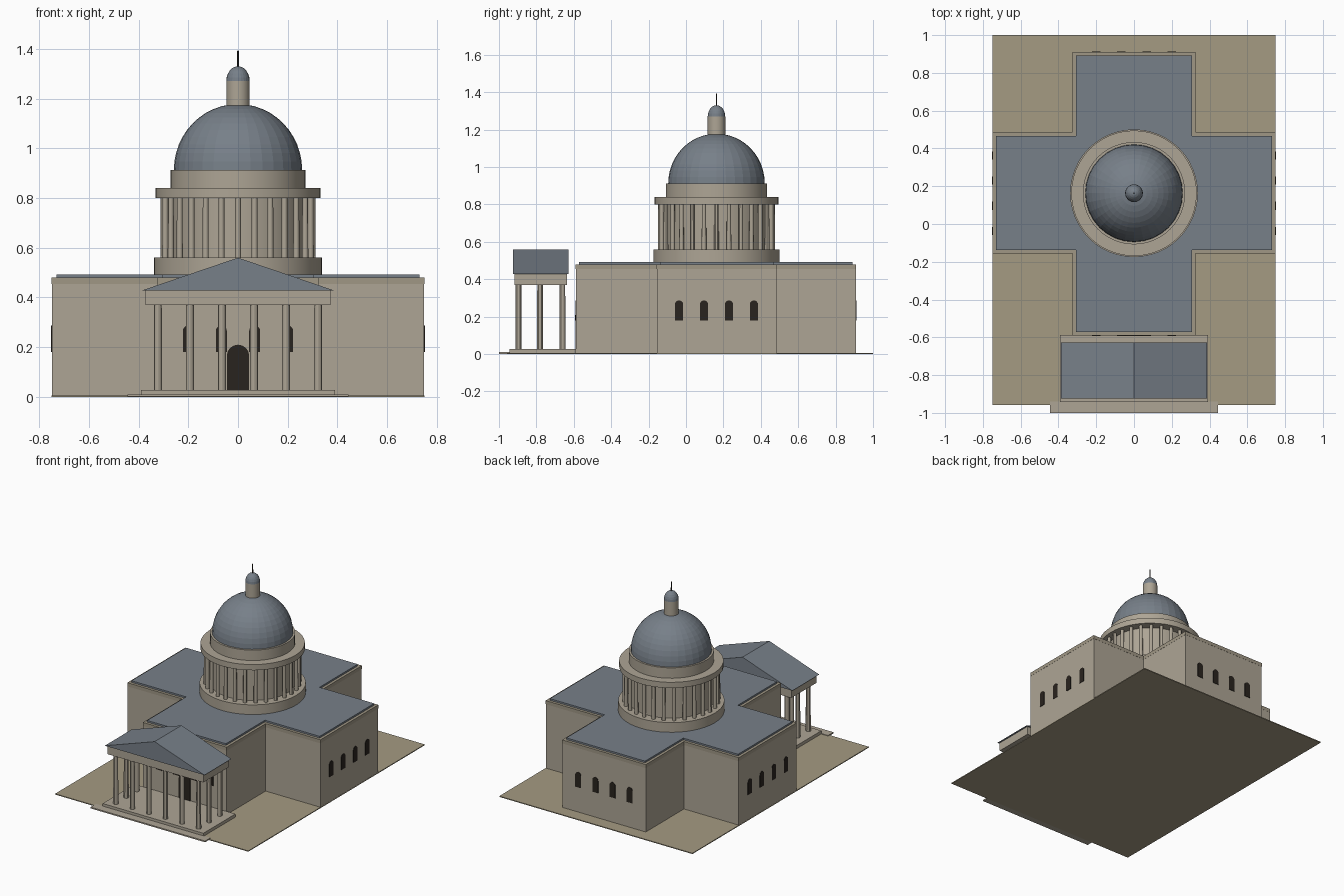
import bpy, bmesh
from math import sin, cos, pi, tau

if "Cube" in bpy.data.objects:
    bpy.data.objects.remove(bpy.data.objects["Cube"])


def material(name, rgb):
    m = bpy.data.materials.new(name)
    m.diffuse_color = (*rgb, 1)
    m.use_nodes = True
    m.node_tree.nodes["Principled BSDF"].inputs["Base Color"].default_value = m.diffuse_color
    return m


STONE = material("stone", (0.42, 0.375, 0.30))
TRIM = material("trim_stone", (0.35, 0.31, 0.235))
ROOF = material("roof_slate", (0.185, 0.215, 0.25))
SOIL = material("paving", (0.375, 0.325, 0.225))
DARK = material("dark_opening", (0.022, 0.017, 0.013))
CY = 0.163  # centre of the crossing


def finish(bm, name, mat):
    bmesh.ops.recalc_face_normals(bm, faces=bm.faces)
    me = bpy.data.meshes.new(name)
    bm.to_mesh(me)
    bm.free()
    me.materials.append(mat)
    ob = bpy.data.objects.new(name, me)
    bpy.context.collection.objects.link(ob)
    return ob


def prism(name, pts, depth, mat):
    """Extrude a planar outline of 3D points along the vector depth."""
    bm = bmesh.new()
    low = [bm.verts.new(p) for p in pts]
    top = [bm.verts.new([a + d for a, d in zip(p, depth)]) for p in pts]
    bm.faces.new(low)
    bm.faces.new(top)
    for i in range(len(pts)):
        j = (i + 1) % len(pts)
        bm.faces.new((low[i], low[j], top[j], top[i]))
    return finish(bm, name, mat)


def box(name, x, y, z, mat):
    pts = [(x[0], y[0], z[0]), (x[1], y[0], z[0]), (x[1], y[1], z[0]), (x[0], y[1], z[0])]
    return prism(name, pts, (0, 0, z[1] - z[0]), mat)


def lathe(name, profile, center, mat, n=48, smooth=True):
    """Revolve (radius, z) points around a vertical axis."""
    bm = bmesh.new()
    rings = []
    for r, z in profile:
        k = n if r > 1e-5 else 1
        rings.append([bm.verts.new((center[0] + r * cos(tau * i / n),
                                    center[1] + r * sin(tau * i / n), z)) for i in range(k)])
    for a, b in zip(rings, rings[1:]):
        for i in range(n):
            j = (i + 1) % n
            if len(b) == 1:
                bm.faces.new((a[i], a[j], b[0]))
            else:
                bm.faces.new((a[i], a[j], b[j], b[i]))
    for ring in (rings[0], rings[-1]):
        if len(ring) > 1:
            bm.faces.new(ring)
    ob = finish(bm, name, mat)
    if smooth:
        bpy.ops.object.select_all(action='DESELECT')
        ob.select_set(True)
        bpy.context.view_layer.objects.active = ob
        bpy.ops.object.shade_smooth_by_angle()
    return ob


def cross(name, inset, z0, z1, mat):
    """Cross-shaped slab: nave along y, transept along x."""
    a, b = 0.325 - inset, 0.75 - inset
    s, n = -0.59 + inset, 0.91 - inset
    ts, tn = -0.157 + inset, 0.486 - inset
    pts = [(-a, s), (a, s), (a, ts), (b, ts), (b, tn), (a, tn),
           (a, n), (-a, n), (-a, tn), (-b, tn), (-b, ts), (-a, ts)]
    return prism(name, [(x, y, z0) for x, y in pts], (0, 0, z1 - z0), mat)


def arch(name, along, wall, z0, z1, w, axis, out):
    """Round-headed dark opening set slightly proud of a wall."""
    zs = z1 - w
    prof = [(-w, z0), (w, z0)] + [(w * cos(pi * i / 8), zs + w * sin(pi * i / 8)) for i in range(9)]
    t = 0.002
    if axis == 'x':
        pts = [(along + u, wall - out * t, z) for u, z in prof]
        return prism(name, pts, (0, 2 * t * out, 0), DARK)
    pts = [(wall - out * t, along + u, z) for u, z in prof]
    return prism(name, pts, (2 * t * out, 0, 0), DARK)


def column(name, x, y, z0, z1, r):
    """Slightly tapering shaft."""
    lathe(name, [(r, z0), (r * 0.92, z1)], (x, y), STONE, 12)


# ground and cross-shaped body
box("ground", (-0.75, 0.75), (-0.957, 1.0), (0, 0.006), SOIL)
cross("walls", 0.001, 0.003, 0.455, STONE)
cross("cornice", 0.0, 0.455, 0.48, TRIM)
cross("flat_roof", 0.019, 0.48, 0.492, ROOF)

# four arched windows on every end wall, and the door
for i, d in enumerate((-0.2, -0.067, 0.067, 0.2)):
    arch(f"front_window_{i}", d, -0.59, 0.18, 0.287, 0.022, 'x', -1)
    arch(f"back_window_{i}", d, 0.91, 0.18, 0.287, 0.022, 'x', 1)
    for side, s in (("right", 1), ("left", -1)):
        arch(f"{side}_window_{i}", CY + d, s * 0.75, 0.18, 0.287, 0.022, 'y', s)
arch("door", 0, -0.592, 0.028, 0.21, 0.045, 'x', -1)

# portico: steps, columns, entablature, pediment
box("lower_step", (-0.445, 0.445), (-1.0, -0.94), (0.001, 0.010), STONE)
box("portico_floor", (-0.391, 0.391), (-0.943, -0.587), (0.003, 0.028), STONE)
for i in range(6):
    x = -0.322 + i * 0.1288
    column(f"portico_front_column_{i}", x, -0.896, 0.028, 0.37, 0.0165)
for side, s in (("left", -1), ("right", 1)):
    for i, y in enumerate((-0.78, -0.661)):
        column(f"portico_{side}_column_{i}", s * 0.322, y, 0.028, 0.37, 0.0165)
box("entablature", (-0.373, 0.373), (-0.917, -0.635), (0.37, 0.43), STONE)
prism("pediment_roof", [(-0.387, -0.925, 0.428), (0.387, -0.925, 0.428), (0, -0.925, 0.56)],
      (0, 0.298, 0), ROOF)

# drum with colonnade
C = (0, CY)
lathe("drum_base", [(0.338, 0.48), (0.338, 0.56)], C, STONE)
lathe("drum", [(0.271, 0.55), (0.271, 0.913)], C, STONE)
lathe("drum_ring", [(0.332, 0.8), (0.332, 0.84)], C, STONE)
for i in range(28):
    a = tau * i / 28
    column(f"drum_column_{i}", 0.3 * cos(a), CY + 0.3 * sin(a), 0.56, 0.8, 0.0125)

# dome, lantern and spike
N = 12
lathe("dome", [(0.258 * cos(pi / 2 * i / N) if i < N else 0, 0.913 + 0.265 * sin(pi / 2 * i / N))
               for i in range(N + 1)], C, ROOF, 32, False)
lathe("lantern", [(0.047, 1.162), (0.047, 1.27)], C, STONE, 24)
lathe("lantern_cap", [(0.047 * cos(pi / 2 * i / 6) if i < 6 else 0, 1.27 + 0.06 * sin(pi / 2 * i / 6))
                      for i in range(7)], C, ROOF, 24, False)
lathe("spike", [(0.004, 1.323), (0.003, 1.393)], C, DARK, 8)
